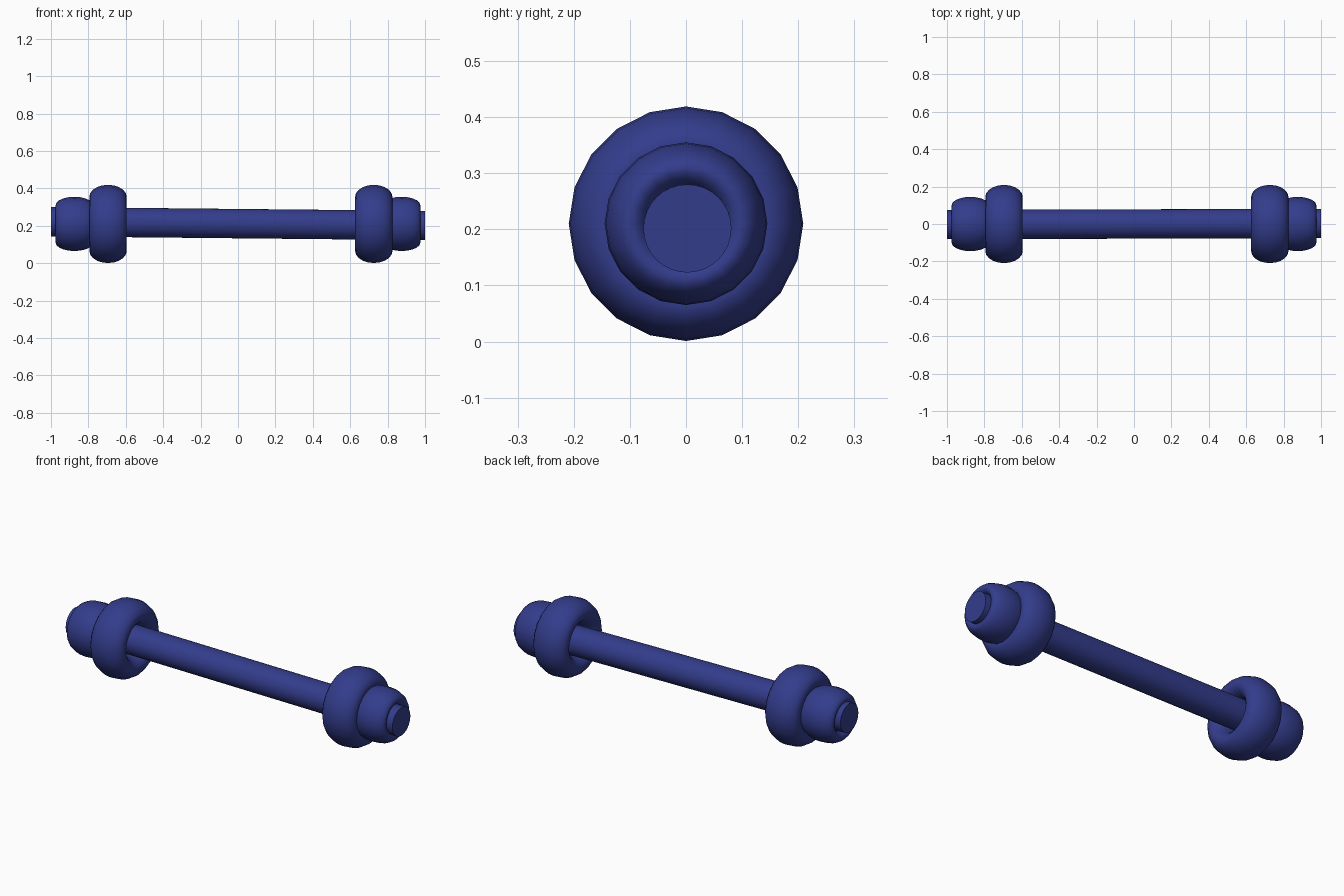
import bpy
from math import radians, pi
from mathutils import Vector

if "Cube" in bpy.data.objects:
    bpy.data.objects.remove(bpy.data.objects["Cube"])

AXIS_Z = 0.21

blue = bpy.data.materials.new("blue")
blue.diffuse_color = (0.033, 0.046, 0.262, 1)
blue.use_nodes = True
blue.node_tree.nodes["Principled BSDF"].inputs["Base Color"].default_value = blue.diffuse_color


def finish(obj, name):
    obj.name = name
    obj.data.materials.append(blue)
    bpy.ops.object.shade_smooth_by_angle(angle=radians(40))


def weight(name, x, outer_radius, half_width):
    # Ring with an elliptical section, axis along x
    minor = outer_radius * 0.31
    bpy.ops.mesh.primitive_torus_add(
        major_segments=20, minor_segments=20,
        major_radius=outer_radius - minor, minor_radius=minor,
        location=(x, 0, AXIS_Z), rotation=(0, pi / 2, 0))
    ring = bpy.context.object
    ring.scale.z = half_width / minor
    finish(ring, name)


# Slightly tilted bar running the full length
start = Vector((-1, -0.0025, 0.2215))
end = Vector((1, 0.0025, 0.2015))
direction = end - start
bpy.ops.mesh.primitive_cylinder_add(
    vertices=32, radius=0.0785, depth=direction.length,
    location=(start + end) / 2,
    rotation=direction.to_track_quat('Z', 'Y').to_euler())
finish(bpy.context.object, "bar")

# Large inner and small outer weights at both ends
weight("large_weight_left", -0.695, 0.209, 0.1)
weight("large_weight_right", 0.726, 0.209, 0.1)
weight("small_weight_left", -0.875, 0.145, 0.1)
weight("small_weight_right", 0.875, 0.145, 0.1)
